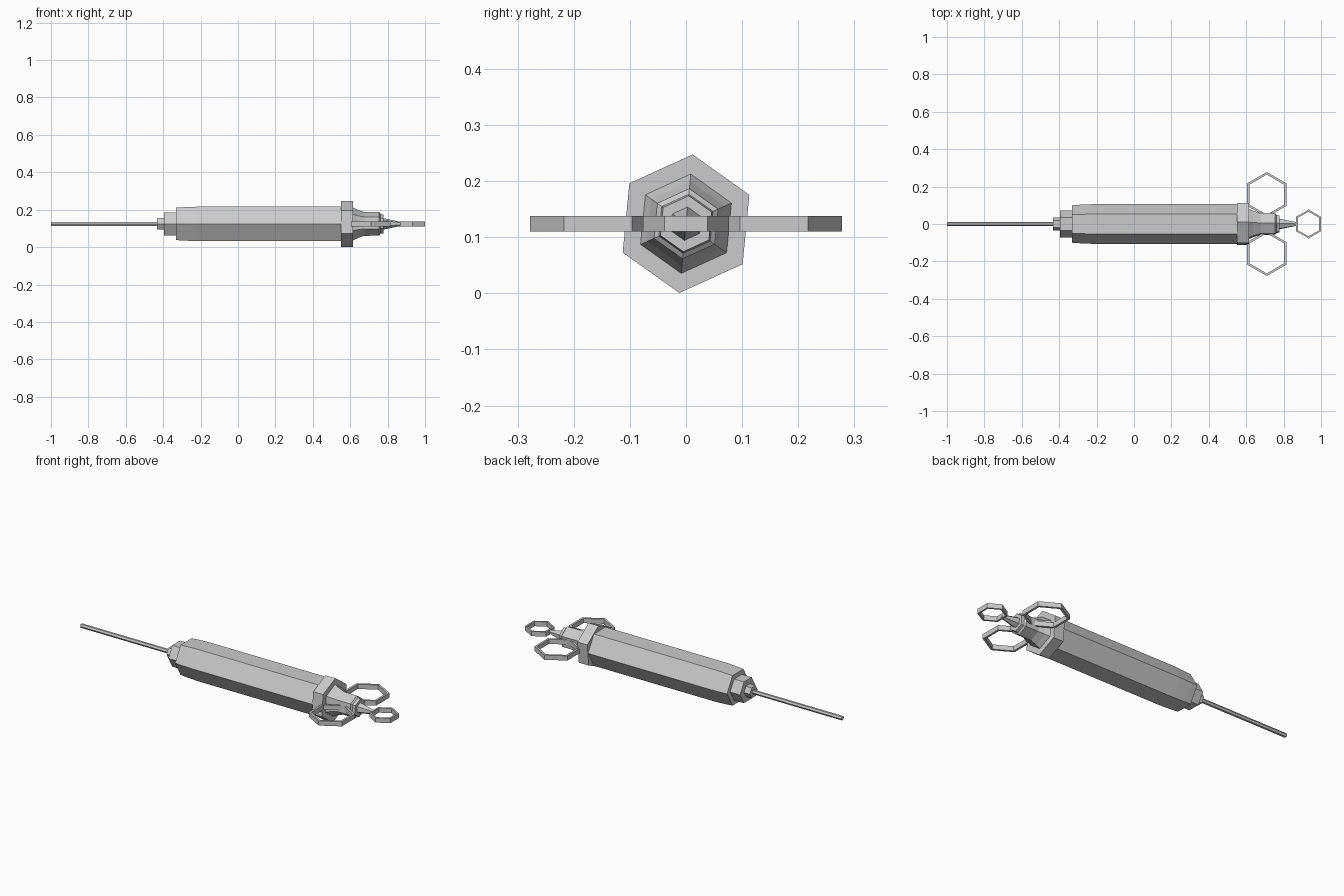
import bpy, bmesh
from math import cos, sin, pi, radians

if "Cube" in bpy.data.objects:
    bpy.data.objects.remove(bpy.data.objects["Cube"])

AXIS_Z = 0.124
SIDES = 6


def make_object(name, bm):
    bmesh.ops.recalc_face_normals(bm, faces=bm.faces)
    mesh = bpy.data.meshes.new(name)
    bm.to_mesh(mesh)
    bm.free()
    obj = bpy.data.objects.new(name, mesh)
    bpy.context.collection.objects.link(obj)
    return obj


def turned(name, profile, twist=0.0):
    """Six-sided solid along x from (x, radius) stations."""
    bm = bmesh.new()
    rings = []
    for x, r in profile:
        rings.append([bm.verts.new((x, r * cos(twist + i * 2 * pi / SIDES),
                                    AXIS_Z + r * sin(twist + i * 2 * pi / SIDES)))
                      for i in range(SIDES)])
    for a, b in zip(rings, rings[1:]):
        for i in range(SIDES):
            j = (i + 1) % SIDES
            bm.faces.new((a[i], a[j], b[j], b[i]))
    bm.faces.new(rings[0])
    bm.faces.new(rings[-1])
    return make_object(name, bm)


def finger_ring(name, cx, cy, outer, inner, half=0.0135):
    """Flat hexagonal loop lying in the xy plane, corners pointing along y."""
    bm = bmesh.new()
    section = [(outer, -half), (outer, half), (inner, half), (inner, -half)]
    cols = []
    for i in range(SIDES):
        a = pi / 2 + i * 2 * pi / SIDES
        cols.append([bm.verts.new((cx + r * cos(a), cy + r * sin(a), AXIS_Z + h))
                     for r, h in section])
    for i in range(SIDES):
        a, b = cols[i], cols[(i + 1) % SIDES]
        for k in range(4):
            m = (k + 1) % 4
            bm.faces.new((a[k], a[m], b[m], b[k]))
    return make_object(name, bm)


# Needle, stepped nose and barrel
turned("needle", [(-1.0, 0.012), (-0.43, 0.012)])
turned("nose_collar", [(-0.432, 0.035), (-0.39, 0.035)])
turned("nose_step", [(-0.395, 0.071), (-0.325, 0.071)])
turned("barrel", [(-0.332, 0.1), (-0.29, 0.103), (-0.22, 0.106), (0.56, 0.106)])

# End flange and plunger guide, turned slightly about the axis
TWIST = radians(24.5)
turned("end_flange", [(0.551, 0.124), (0.614, 0.124)], TWIST)
turned("plunger_guide", [(0.612, 0.09), (0.64, 0.076), (0.675, 0.064), (0.755, 0.063),
                         (0.762, 0.053), (0.778, 0.05)], TWIST)
turned("plunger_rod", [(0.77, 0.031), (0.785, 0.029), (0.86, 0.013), (0.877, 0.012)], TWIST)

# Finger rings either side and thumb ring at the end
for side, s in (("left", 1), ("right", -1)):
    finger_ring("finger_ring_" + side, 0.71, s * 0.157, 0.121, 0.107)
finger_ring("thumb_ring", 0.933, 0.0, 0.077, 0.066)
